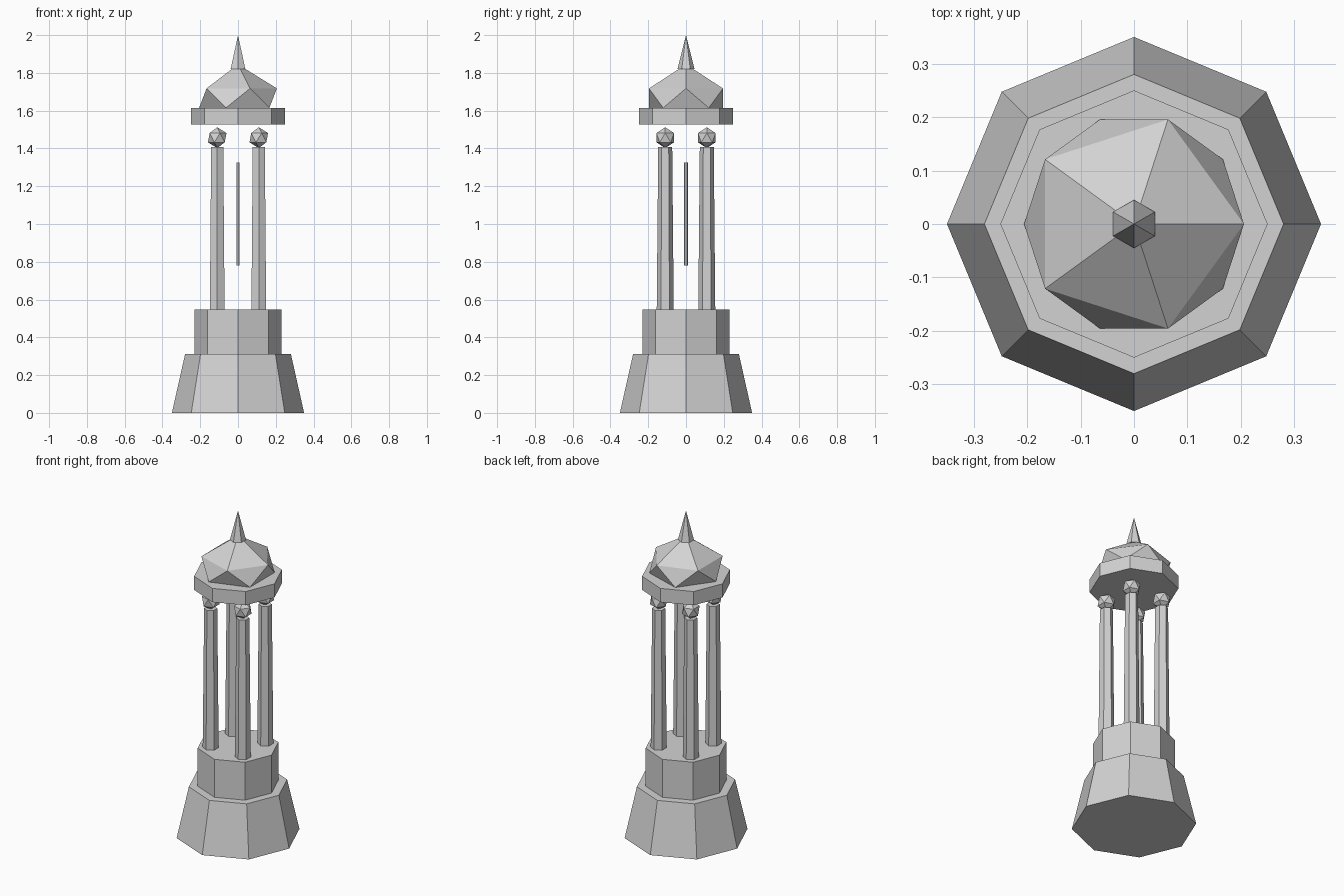
import bpy

if "Cube" in bpy.data.objects:
    bpy.data.objects.remove(bpy.data.objects["Cube"])

stone = bpy.data.materials.new("grey stone")
stone.diffuse_color = (0.65, 0.65, 0.65, 1)
stone.use_nodes = True
stone.node_tree.nodes["Principled BSDF"].inputs["Base Color"].default_value = stone.diffuse_color


def finish(name):
    ob = bpy.context.object
    ob.name = name
    ob.data.materials.clear()
    ob.data.materials.append(stone)
    return ob


def prism(name, sides, r_low, r_top, z0, z1, x=0, y=0):
    bpy.ops.mesh.primitive_cone_add(vertices=sides, radius1=r_low, radius2=r_top,
                                    depth=z1 - z0, location=(x, y, (z0 + z1) / 2))
    return finish(name)


def ball(name, r, x, y, z):
    bpy.ops.mesh.primitive_ico_sphere_add(subdivisions=1, radius=r, location=(x, y, z))
    return finish(name)


# Stepped octagonal base
prism("base", 8, 0.35, 0.28, 0, 0.312)
prism("plinth", 8, 0.23, 0.23, 0.312, 0.547)

# Four tapered columns with faceted capitals
for i, (sx, sy) in enumerate([(-1, -1), (1, -1), (1, 1), (-1, 1)], 1):
    x, y = 0.11 * sx, 0.11 * sy
    prism(f"column_{i}", 6, 0.045, 0.037, 0.547, 1.408, x, y)
    ball(f"capital_{i}", 0.055, x, y, 1.457)

# Thin rod floating in the middle
prism("centre_rod", 6, 0.01, 0.01, 0.78, 1.325)

# Octagonal roof slab
prism("roof_slab", 8, 0.25, 0.25, 1.528, 1.613)

# Dome: low-poly sphere with its lower half flattened
dome = ball("dome", 0.23, 0, 0, 1.615)
for v in dome.data.vertices:
    v.co.z = max(v.co.z, 0)

# Spire
prism("spire", 6, 0.045, 0, 1.82, 2.0)
